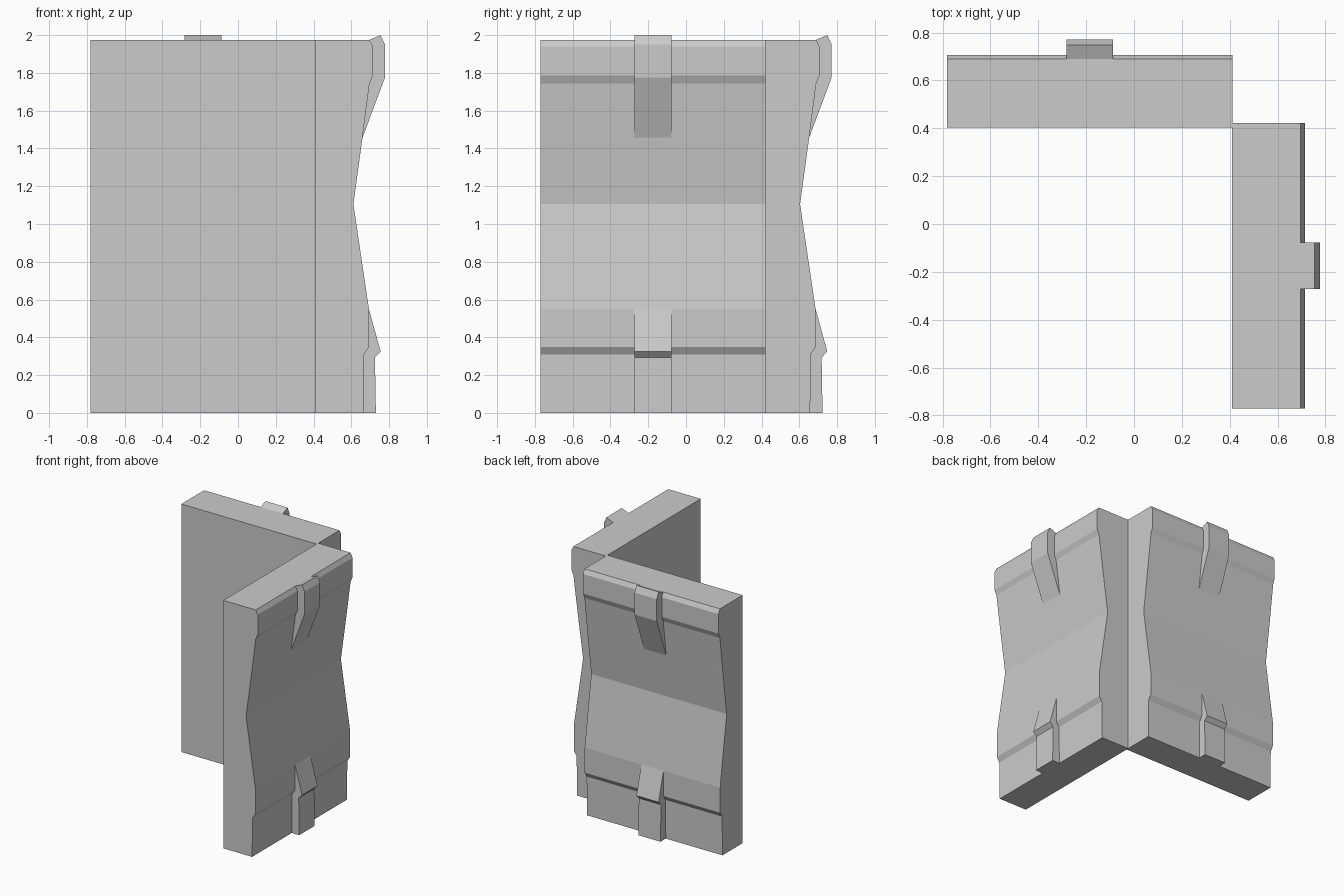
import bpy, bmesh

if "Cube" in bpy.data.objects:
    bpy.data.objects.remove(bpy.data.objects["Cube"])

# Wall cross-section as (depth, height); flat inner face at depth 0.41
WALL = [(0.41, 0), (0.664, 0), (0.668, 0.31), (0.693, 0.35), (0.693, 0.55),
        (0.611, 1.105), (0.659, 1.457), (0.696, 1.743), (0.714, 1.785),
        (0.714, 1.94), (0.696, 1.975), (0.41, 1.975)]
# Brackets clamped over the top and bottom edges of the wall
UPPER = [(0.659, 1.457), (0.778, 1.775), (0.778, 1.95), (0.755, 2.0),
         (0.696, 1.975), (0.68, 1.95), (0.68, 1.74)]
LOWER = [(0.65, 0), (0.73, 0), (0.725, 0.293), (0.755, 0.325),
         (0.693, 0.55), (0.66, 0.35)]


def extrude(name, profile, start, end, place):
    """Sweep a (depth, height) profile along the wall's length."""
    bm = bmesh.new()
    a, b = [[bm.verts.new(place(d, t, z)) for d, z in profile]
            for t in (start, end)]
    bm.faces.new(a)
    bm.faces.new(b[::-1])
    n = len(profile)
    for i in range(n):
        j = (i + 1) % n
        bm.faces.new((a[j], a[i], b[i], b[j]))
    bmesh.ops.recalc_face_normals(bm, faces=bm.faces[:])
    mesh = bpy.data.meshes.new(name)
    bm.to_mesh(mesh)
    bm.free()
    obj = bpy.data.objects.new(name, mesh)
    bpy.context.collection.objects.link(obj)


# Two identical wall sections meeting at a corner, mirrored across the diagonal
sides = {
    "right": lambda d, t, z: (d, t, z),
    "back": lambda d, t, z: (t - 0.01, d - 0.007, z),
}
for side, place in sides.items():
    extrude(side + "_wall", WALL, -0.771, 0.422, place)
    extrude(side + "_upper_bracket", UPPER, -0.272, -0.077, place)
    extrude(side + "_lower_bracket", LOWER, -0.272, -0.077, place)
